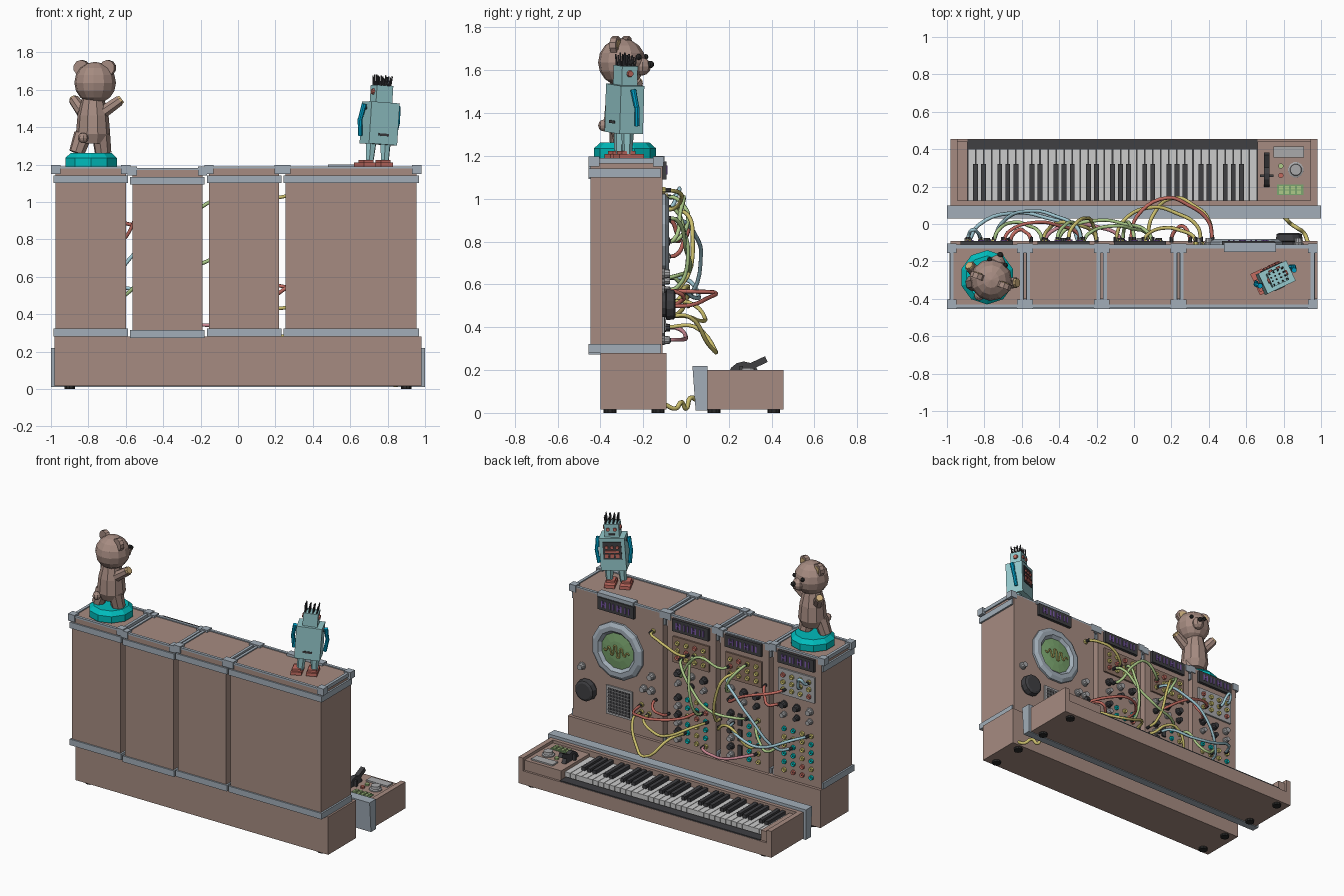
import bpy, bmesh, random
from math import cos, sin, pi, radians
from mathutils import Vector, Matrix

if "Cube" in bpy.data.objects:
    bpy.data.objects.remove(bpy.data.objects["Cube"])

random.seed(4)
COL = dict(brown=(.38, .26, .22), trim=(.36, .42, .48), dark=(.05, .05, .055), black=(.02, .02, .02),
           key=(.55, .55, .55), teal=(0, .5, .5), blue=(.3, .58, .6), red=(.55, .15, .12), yellow=(.6, .52, .15),
           green=(.2, .38, .16), lime=(.42, .6, .25), purple=(.2, .1, .4), sky=(.35, .58, .66), pink=(.6, .25, .3),
           tan=(.6, .42, .2), cyan=(0, .4, .65), plate=(.4, .4, .41), wood=(.27, .17, .13))
MATS = {}


def mat(c):
    if c not in MATS:
        MATS[c] = bpy.data.materials.new(c)
        MATS[c].diffuse_color = (*COL[c], 1)
    return MATS[c]


class Part:
    """One named mesh assembled from boxes and turned shapes."""
    def __init__(self, name, col, frame=Matrix()):
        self.name, self.col, self.M, self.bm = name, col, frame, bmesh.new()

    def box(self, lo, hi, rot=None):
        lo, hi = Vector(lo), Vector(hi)
        m = Matrix.Translation((lo + hi) / 2) @ (rot or Matrix()) @ Matrix.Diagonal((*(hi - lo), 1))
        bmesh.ops.create_cube(self.bm, size=1, matrix=self.M @ m)
        return self

    def lathe(self, c, prof, d=(0, 0, 1), n=12):
        q, rings = Vector(d).to_track_quat('Z', 'Y'), []
        for r, h in prof:
            angs = [2 * pi * (i + .5) / n for i in range(n if r else 1)]
            rings.append([self.bm.verts.new(self.M @ (Vector(c) + q @ Vector((r * cos(a), r * sin(a), h)))) for a in angs])
        for a, b in zip(rings, rings[1:]):
            for i in range(n):
                j = (i + 1) % n
                f = [a[i % len(a)], a[j % len(a)], b[j % len(b)], b[i % len(b)]]
                self.bm.faces.new(list(dict.fromkeys(f)))
        return self

    def cyl(self, c, r, h, d=(0, 1, 0), n=10, r2=None):
        return self.lathe(c, [(0, 0), (r, 0), (r if r2 is None else r2, h), (0, h)], d, n)

    def limb(self, a, b, r, r2, n=8):
        v = Vector(b) - Vector(a)
        return self.cyl(a, r, v.length, v, n, r2)

    def ball(self, c, r, n=12, k=8):
        return self.lathe(c, [(r * sin(pi * i / k) if 0 < i < k else 0, -r * cos(pi * i / k)) for i in range(k + 1)], n=n)

    def done(self):
        bmesh.ops.recalc_face_normals(self.bm, faces=self.bm.faces)
        me = bpy.data.meshes.new(self.name)
        self.bm.to_mesh(me)
        self.bm.free()
        me.materials.append(mat(self.col))
        bpy.context.collection.objects.link(bpy.data.objects.new(self.name, me))


def tube(name, pts, r, col):
    cu = bpy.data.curves.new(name, 'CURVE')
    cu.dimensions, cu.bevel_depth, cu.bevel_resolution, cu.use_fill_caps = '3D', r, 1, True
    cu.resolution_u = 5
    s = cu.splines.new('BEZIER')
    s.bezier_points.add(len(pts) - 1)
    for b, p in zip(s.bezier_points, pts):
        b.co, b.handle_left_type, b.handle_right_type = p, 'AUTO', 'AUTO'
    cu.materials.append(mat(col))
    bpy.context.collection.objects.link(bpy.data.objects.new(name, cu))


# base plinth and feet
Part('base_plinth', 'brown').box((-.98, -.40, .015), (.98, -.09, .28)).done()
feet = Part('rubber_feet', 'black')
for x in (-.9, .9):
    for y in (-.355, -.13, .13, .41):
        feet.cyl((x, y, 0), .03, .02, (0, 0, 1))
feet.done()

# four cabinets with trim bands, edge strips and corner caps
FY = -.11
CABS = [(-.975, -.6, 0), (-.565, -.19, -.008), (-.155, .22, 0), (.255, .955, 0)]
body, trim = Part('cabinet_bodies', 'brown'), Part('cabinet_trim', 'trim')
for a, b, dz in CABS:
    body.box((a, -.445, .28 + dz), (b, FY, 1.183 + dz))
    for z in (.28, 1.1):
        trim.box((a - .012, -.455, z + dz), (b + .012, FY - .006, z + .042 + dz))
    for x in (a, b):
        trim.box((x - .01, -.44, 1.165 + dz), (x + .01, FY - .01, 1.19 + dz))
        for y in (-.43, FY - .02):
            trim.box((x - .025, y - .025, 1.15 + dz), (x + .025, y + .025, 1.198 + dz))
    for y in (-.44, FY - .01):
        trim.box((a, y - .01, 1.178 + dz), (b, y + .01, 1.19 + dz))
trim.box((.48, -.15, 1.17), (.76, -.1, 1.2))
body.done()
trim.done()

# display labels with plain lit segments
lab, seg = Part('display_boxes', 'dark'), Part('display_segments', 'purple')
for cx in (-.787, -.377, .032, .61):
    lab.box((cx - .14, FY - .01, 1.09), (cx + .14, FY + .02, 1.175))
    for i in range(4):
        x = cx - .09 + i * .06
        seg.box((x - .018, FY, 1.112), (x - .008, FY + .024, 1.155))
        seg.box((x + .008, FY, 1.112), (x + .018, FY + .024, 1.155))
        if i % 2:
            seg.box((x - .018, FY, 1.13), (x + .018, FY + .024, 1.138))
lab.done()
seg.done()

# jacks and knobs on the three patch cabinets
jk = {c: Part('jacks_' + c, c) for c in ('yellow', 'teal', 'red')}
hole, knob, pale, wood = (Part('jack_holes', 'black'), Part('knobs', 'dark'), Part('pale_controls', 'plate'),
                          Part('jack_boards', 'wood'))


def jack(x, z, c, y=FY):
    jk[c].lathe((x, y, z), [(0, 0), (.017, 0), (.015, .014), (.008, .014), (0, .01)], (0, 1, 0), 8)
    hole.cyl((x, y, z), .008, .012, n=6)


def turn(p, x, z, r=.022):
    p.lathe((x, FY, z), [(0, 0), (r * 1.2, 0), (r * 1.2, .008), (r, .01), (r * .85, .035), (0, .035)], (0, 1, 0), 10)


for k, cx in enumerate((-.787, -.377, .032)):
    (pale if k == 0 else wood).box((cx - .14, FY - .01, .87), (cx + .14, FY + .012, 1.05))
    for i in range(4):
        for j in range(3):
            jack(cx - .1 + i * .067, .91 + j * .05, 'red' if (i + j + k) % 5 == 0 else 'yellow', FY + .012)
    for i in range(3):
        turn(pale if (i + k) % 3 == 0 else knob, cx - .1 + i * .1, .80)
        turn(knob if (i + k) % 2 else pale, cx - .1 + i * .1, .73, .018)
    for i in range(4):
        for j in range(6):
            x, z = cx - .11 + i * .07, .34 + j * .058
            if k and i == 3:
                turn(knob if j % 2 else pale, x, z, .02)
            elif not (k == 1 and i == 2):
                jack(x, z, 'teal' if (i + j * 2 + k) % 4 == 0 else random.choice(['yellow', 'yellow', 'teal', 'red']))
    if k == 1:
        for j in range(3):
            knob.box((cx + .015, FY - .01, .34 + j * .11), (cx + .045, FY + .012, .42 + j * .11))

# round scope, speaker grille and big knobs
Part('scope_ring', 'trim').lathe((.6, FY, .83), [(.125, -.005), (.2, -.005), (.2, .015), (.175, .03), (.145, .03),
                                                (.125, .01), (.125, -.005)], (0, 1, 0), 12).done()
Part('scope_screen', 'green').lathe((.6, FY, .83), [(0, 0), (.13, 0), (.13, .01), (.07, .018), (0, .02)], (0, 1, 0), 12).done()
tube('scope_wave', [(.6 + (i - 8) * .012, FY + .023, .83 + (0, .045, 0, -.045)[i % 4] * (1 - abs(i - 8) / 9))
                    for i in range(17)], .005, 'yellow')
pale.box((.49, FY - .01, .37), (.69, FY + .01, .57))
gr = Part('speaker_grille', 'dark').box((.505, FY, .385), (.675, FY + .012, .555))
gr.done()
for i in range(7):
    pale.box((.505, FY, .4 + i * .023), (.675, FY + .017, .404 + i * .023))
    pale.box((.519 + i * .023, FY, .385), (.523 + i * .023, FY + .017, .555))
knob.lathe((.83, FY, .505), [(0, 0), (.06, 0), (.06, .015), (.075, .02), (.07, .055), (.055, .062), (0, .062)], (0, 1, 0), 12)
for x, z in ((.88, .65), (.34, .62), (.40, .62), (.34, .72)):
    turn(pale, x, z)
for x, z in ((.33, 1.04), (.42, .5), (.42, .45), (.36, .45)):
    jack(x, z, 'yellow')

# patch cables: start, end, bulge, sag, colour
CABLES = [((.33, 1.04), (.05, .95), .09, .02, 'yellow'), ((.1, .91), (-.41, .63), .13, -.08, 'lime'),
          ((.0, .96), (-.06, .57), .12, 0, 'lime'), ((.42, .5), (-.02, .57), .25, .02, 'red'),
          ((.42, .45), (.07, .4), .25, -.14, 'yellow'), ((.36, .45), (-.1, .52), .2, -.05, 'yellow'),
          ((-.07, .34), (-.48, .4), .11, -.02, 'pink'), ((-.28, .73), (-.7, .91), .12, .03, 'red'),
          ((-.3, .57), (-.88, .63), .17, -.06, 'sky'), ((-.28, .91), (-.75, .51), .18, .05, 'sky'),
          ((-.82, .96), (-.89, 1.01), .08, .06, 'sky'), ((-.35, .96), (-.2, .57), .14, .1, 'yellow'),
          ((-.41, 1.01), (-.28, .8), .12, .02, 'lime'), ((-.2, .52), (-.49, .46), .12, .1, 'yellow'),
          ((.1, .8), (-.27, .96), .1, .12, 'lime'), ((-.49, .63), (-.75, .57), .12, -.1, 'lime'),
          ((.2, .5), (.3, .57), .1, 0, 'red'), ((-.55, .9), (-.66, .8), .08, -.04, 'red')]
plug = Part('cable_plugs', 'dark')
for n, ((x0, z0), (x1, z1), b, s, c) in enumerate(CABLES):
    dx, dz, y = x1 - x0, z1 - z0, FY
    tube('patch_cable_%d' % n, [(x0, y + .02, z0), (x0 + dx * .05, y + b * .5, z0 + dz * .03),
                                (x0 + dx * .3, y + b * .85, z0 + dz * .3 + s * .8), (x0 + dx * .55, y + b, z0 + dz * .55 + s),
                                (x1 - dx * .08, y + b * .6, z1 - dz * .05), (x1, y + .02, z1)], .01, c)
    for x, z in ((x0, z0), (x1, z1)):
        plug.cyl((x, y + .01, z), .011, .03, n=8)
for p in (*jk.values(), hole, knob, pale, wood, plug):
    p.done()
tube('link_cable', [(.93, -.1, .04), (.91, -.05, .02), (.87, -.02, .05), (.84, 0, .02), (.82, .02, .07), (.79, .05, .06)], .011, 'yellow')

# keyboard case
case = Part('keyboard_case', 'brown').box((-.98, .1, .015), (.98, .455, .11))
for a, b, y0, y1, z in ((-.98, -.945, .1, .455, .2), (.945, .98, .1, .455, .2), (-.945, .945, .1, .125, .2),
                        (-.945, -.89, .125, .44, .18), (.66, .945, .125, .44, .18)):
    case.box((a, y0, .1), (b, y1, z))
case.done()
Part('keyboard_rail', 'trim').lathe((-1, 0, 0), [(0, 0)] * 0 or [(.001, 0), (.001, .001)]).bm.free()
rail = Part('keyboard_back_rail', 'trim').box((-1, .03, .01), (1, .1, .22))
for v in rail.bm.verts:
    if v.co.z < .1 and v.co.y < .05:
        v.co.y += .015
rail.done()
Part('key_bed', 'dark').box((-.89, .12, .105), (.66, .453, .118)).done()

# keys
W = 1.55 / 36
white, dark = Part('white_keys', 'key'), Part('black_keys', 'dark')
for i in range(36):
    x = -.89 + i * W
    white.box((x + .0015, .125, .125), (x + W - .0015, .4, .16))
    if i % 7 not in (0, 3):
        dark.box((x - .013, .125, .15), (x + .013, .32, .185))
white.done()
dark.done()

# keyboard controls
Part('control_screen', 'plate').box((.745, .355, .17), (.91, .415, .19)).done()
Part('control_dial', 'plate').lathe((.865, .29, .18), [(0, 0), (.042, 0), (.042, .008), (.032, .012), (.03, .03), (0, .03)]).done()
pad = Part('button_pad', 'green').box((.765, .155, .17), (.905, .21, .186))
pad.done()
but = Part('pad_buttons', 'lime')
for i in range(4):
    for j in range(2):
        but.box((.775 + i * .032, .161 + j * .024, .18), (.797 + i * .032, .179 + j * .024, .194))
but.cyl((.785, .31, .18), .014, .014, (0, 0, 1)).done()
Part('red_button', 'red').cyl((.785, .26, .18), .014, .014, (0, 0, 1)).done()
lever = Part('pitch_lever', 'dark').cyl((.695, .27, .165), .075, .03, (1, 0, 0), 14)
lever.box((.695, .28, .215), (.725, .38, .245), Matrix.Rotation(radians(25), 4, 'X')).box((.675, .25, .18), (.745, .265, .22))
lever.done()

# bear figure on a round stand
Part('figure_stand', 'teal').lathe((-.785, -.285, 1.19), [(0, 0), (.145, 0), (.145, .045), (.115, .072), (0, .072)], n=10).done()
F = Matrix.Translation((-.775, -.295, 1.262)) @ Matrix.Rotation(radians(-20), 4, 'Z')
bear = Part('bear_body', 'brown', F)
bear.lathe((0, 0, .05), [(0, 0), (.07, 0), (.092, .05), (.083, .15), (.06, .24), (0, .25)], n=10)
bear.ball((.012, 0, .375), .112).ball((.012, .1, .355), .042, 8, 6).ball((-.02, -.1, .08), .028, 8, 6)
bear.limb((-.045, -.03, .1), (-.075, -.05, 0), .05, .042).limb((.045, 0, .1), (.05, .02, 0), .05, .045)
bear.limb((-.06, 0, .22), (-.12, .03, .285), .035, .03).limb((.06, 0, .22), (.14, .03, .28), .035, .03)
for s in (-1, 1):
    bear.cyl((.012 + s * .075, -.02, .455), .042, .03, (0, 1, 0), 10)
bear.done()
pads = Part('bear_pads', 'tan', F)
for s in (-1, 1):
    pads.cyl((.012 + s * .075, .008, .455), .027, .006)
pads.limb((-.12, .03, .285), (-.127, .034, .293), .025, .022).limb((.14, .03, .28), (.15, .034, .288), .026, .024)
pads.done()
face = Part('bear_face', 'black', F).ball((.012, .142, .365), .017, 8, 6)
for s in (-1, 1):
    face.ball((.012 + s * .045, .1, .4), .014, 8, 6)
face.done()

# toy robot, turned and leaning
R = Matrix.Translation((.73, -.3, 1.188)) @ Matrix.Rotation(radians(25), 4, 'Z')
L = R @ Matrix.Translation((.014, 0, 0)) @ Matrix.Rotation(radians(4), 4, 'Y')
rb = Part('robot_body', 'blue', L).box((-.083, -.06, .12), (.083, .06, .345)).box((-.048, -.04, .345), (.048, .04, .435))
for s in (-1, 1):
    rb.limb((s * .045, 0, .02), (s * .042, 0, .13), .022, .03, 6)
rb.done()
ft = Part('robot_feet', 'red', R)
for x in (-.05, .05):
    ft.box((x - .035, -.05, 0), (x + .035, .075, .022)).box((x - .028, -.035, .02), (x + .028, .035, .036))
ft.done()
hair, arm, gold = Part('robot_dark_parts', 'dark', L), Part('robot_arms', 'cyan', L), Part('robot_red_parts', 'red', L)
for i in range(4):
    for j in range(4):
        x, y = -.036 + i * .024, -.03 + j * .02
        hair.limb((x, y, .43), (x * 1.15, y * 1.15, .475 + .02 * random.random()), .005, .004, 5)
hair.box((-.06, .055, .2), (.06, .064, .32)).box((-.02, .035, .36), (.02, .044, .37)).box((-.03, -.064, .165), (.03, -.055, .178))
for s in (-1, 1):
    x = s * .1
    hair.limb((s * .08, 0, .31), (s * .11, 0, .31), .008, .008, 6)
    arm.limb((x, -.005, .33), (s * .112, .012, .24), .014, .012).limb((s * .112, .012, .25), (x, .02, .16), .013, .012)
    gold.cyl((s * .022, .038, .4), .012, .012, n=8).limb((s * .046, 0, .4), (s * .058, 0, .4), .018, .014)
for i in range(3):
    gold.box((-.045 + i * .035, .06, .215), (-.022 + i * .035, .072, .24)).cyl((-.035 + i * .035, .06, .285), .011, .014, n=8)
gold.box((-.045, .06, .25), (.045, .07, .262))
for p in (hair, arm, gold):
    p.done()

for m in bpy.data.materials:
    if m.users and not m.is_grease_pencil:
        m.use_nodes = True
        m.node_tree.nodes["Principled BSDF"].inputs["Base Color"].default_value = m.diffuse_color
